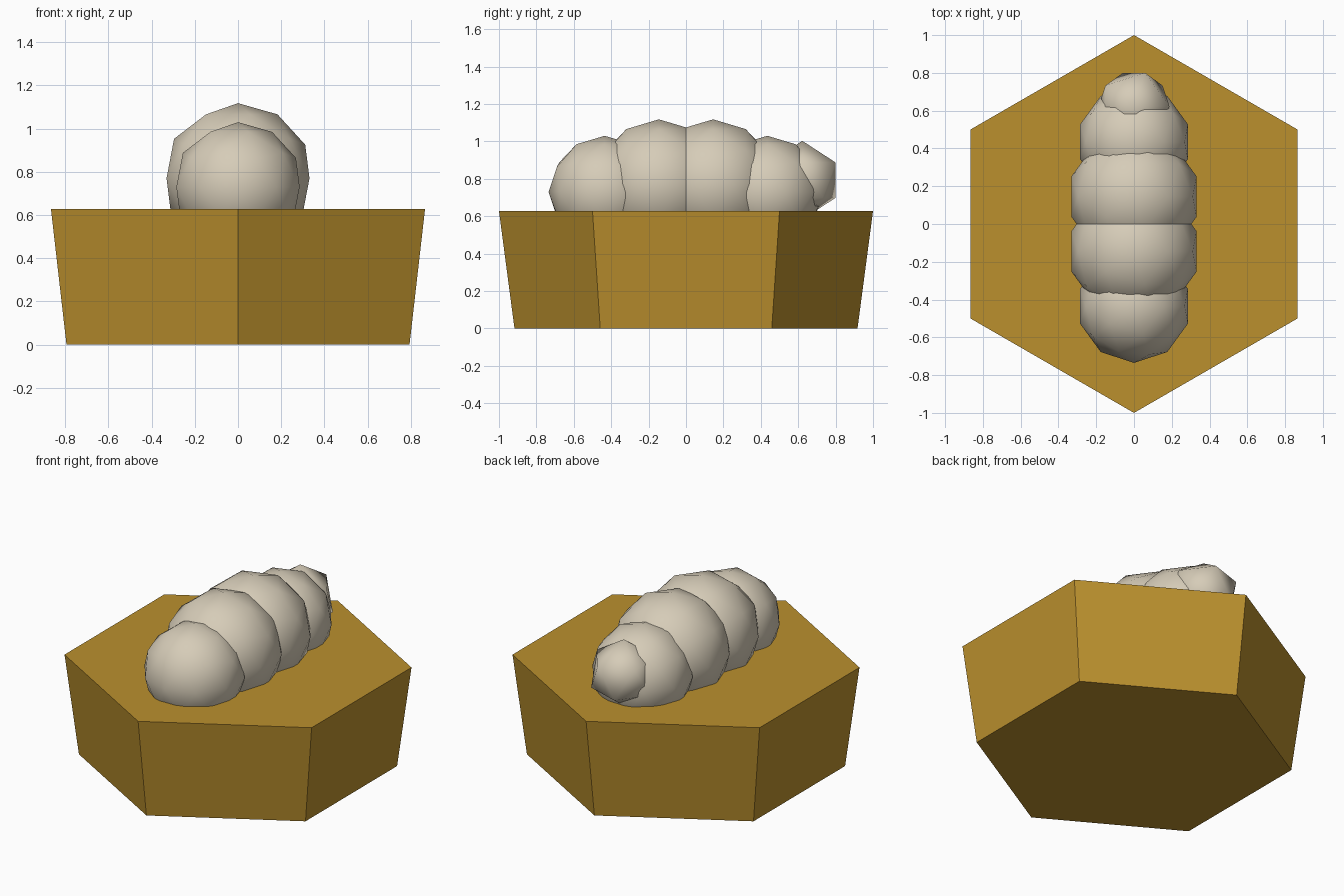
import bpy

cube = bpy.data.objects.get("Cube")
if cube:
    bpy.data.objects.remove(cube, do_unlink=True)


def make_material(name, rgb):
    mat = bpy.data.materials.new(name)
    mat.use_nodes = True
    mat.diffuse_color = (*rgb, 1)
    mat.node_tree.nodes["Principled BSDF"].inputs["Base Color"].default_value = (*rgb, 1)
    return mat


honey = make_material("honey_brown", (0.497, 0.279, 0.027))
cream = make_material("pale_cream", (0.672, 0.604, 0.479))


def finish(name, mat):
    obj = bpy.context.object
    obj.name = name
    obj.data.materials.append(mat)
    return obj


def ball(name, y, z, radius, detail):
    bpy.ops.mesh.primitive_ico_sphere_add(subdivisions=detail, radius=radius, location=(0, y, z))
    bpy.ops.object.shade_smooth()
    return finish(name, cream)


# Tapered six-sided cell block
HEIGHT = 0.628
bpy.ops.mesh.primitive_cone_add(vertices=6, radius1=0.917, radius2=1.0,
                                depth=HEIGHT, location=(0, 0, HEIGHT / 2))
finish("hexagon_cell", honey)

# Body segments, mirrored front to back
for end, side in (("front", -1), ("back", 1)):
    ball(end + "_middle_segment", side * 0.145, 0.77, 0.348, 2)
    ball(end + "_end_segment", side * 0.435, 0.73, 0.3, 2)

# Small faceted head at the back end
ball("head", 0.622, 0.793, 0.21, 1)
